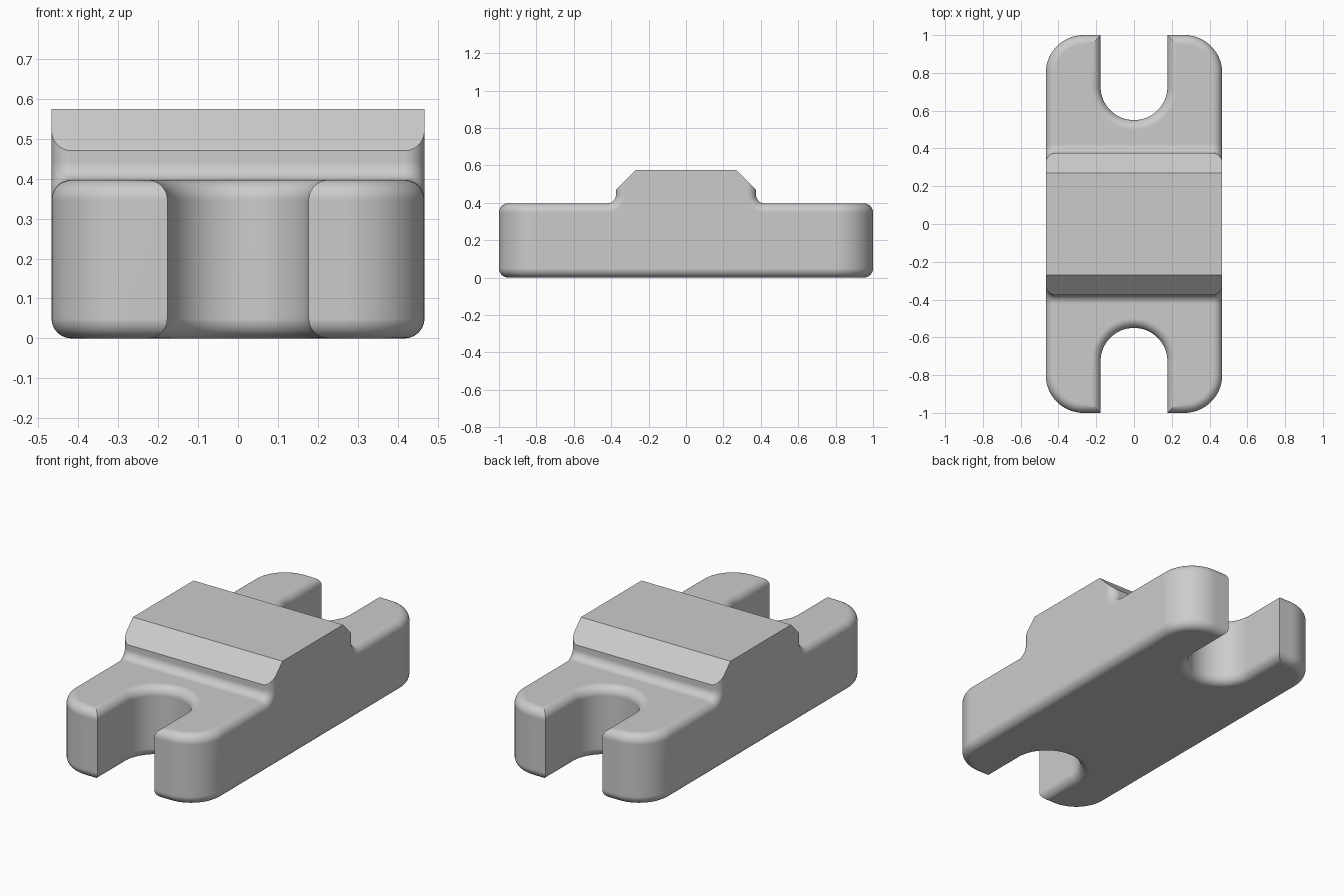
import bpy
import bmesh
from math import sin, cos, pi, radians

if "Cube" in bpy.data.objects:
    bpy.data.objects.remove(bpy.data.objects["Cube"])

HALF_W, HALF_L, BASE_H, TOP = 0.467, 1.0, 0.397, 0.575
ROUND = 0.05                        # rounding along the outer edges
CORNER = 0.2                        # plan radius of the plate corners
SLOT_R, SLOT_Y = 0.177, 0.727       # slot half width and arc centre
BLOCK_Y, TOP_Y, COVE = 0.375, 0.27, 0.045
STEPS = 10

grey = bpy.data.materials.new("plain grey")
grey.use_nodes = True
colour = (0.6, 0.6, 0.6, 1)
grey.diffuse_color = colour
grey.node_tree.nodes["Principled BSDF"].inputs["Base Color"].default_value = colour


def arc(cx, cy, r, start, end, n):
    """Points on an arc, angles in degrees."""
    angles = [radians(start + (end - start) * i / n) for i in range(n + 1)]
    return [(cx + r * cos(a), cy + r * sin(a)) for a in angles]


def loft(name, rings):
    """Skin closed rings of equal length and cap both ends."""
    bm = bmesh.new()
    loops = [[bm.verts.new(p) for p in ring] for ring in rings]
    for a, b in zip(loops, loops[1:]):
        for i in range(len(a)):
            j = (i + 1) % len(a)
            bm.faces.new((a[i], a[j], b[j], b[i]))
    bm.faces.new(loops[0][::-1])
    bm.faces.new(loops[-1])
    bmesh.ops.remove_doubles(bm, verts=bm.verts, dist=1e-5)
    bmesh.ops.recalc_face_normals(bm, faces=bm.faces)
    mesh = bpy.data.meshes.new(name)
    bm.to_mesh(mesh)
    bm.free()
    mesh.materials.append(grey)
    obj = bpy.data.objects.new(name, mesh)
    bpy.context.collection.objects.link(obj)
    bpy.ops.object.select_all(action="DESELECT")
    obj.select_set(True)
    bpy.context.view_layer.objects.active = obj
    bpy.ops.object.shade_smooth_by_angle(angle=radians(30))
    weighted = obj.modifiers.new("flat face normals", "WEIGHTED_NORMAL")
    weighted.keep_sharp = True
    return obj


def plate_outline(d):
    """Plan of the slotted plate, inset by d."""
    quarter = arc(HALF_W - CORNER, HALF_L - CORNER, CORNER - d, 0, 90, 16)
    quarter.append((SLOT_R + d, HALF_L - d))
    quarter += arc(0, SLOT_Y, SLOT_R + d, 0, -90, 16)
    end = quarter + [(-x, y) for x, y in quarter[-2::-1]]
    return end + [(-x, -y) for x, y in end]


def block_profile(d):
    """Side profile of the raised block with its coves, inset by d."""
    foot = BLOCK_Y + COVE
    half = [(foot, BASE_H - ROUND)]
    half += arc(foot, BASE_H + COVE, COVE + d, -90, -180, STEPS)
    half += [(BLOCK_Y - d, TOP - (BLOCK_Y - TOP_Y) + d), (TOP_Y, TOP)]
    return half + [(-y, z) for y, z in half[::-1]]


# Quarter-round section: (inset, distance past the start of the rounding)
turns = [pi / 2 * i / STEPS for i in range(STEPS + 1)]
section = [(ROUND * (1 - cos(t)), ROUND * sin(t)) for t in turns]

# Slotted base plate, rounded along its bottom and top edges
levels = [(d, ROUND - s) for d, s in section[::-1]]
levels += [(d, BASE_H - ROUND + s) for d, s in section]
loft("slotted_base", [[(x, y, z) for x, y in plate_outline(d)] for d, z in levels])

# Raised block, flush with the plate sides and coved into its top
slices = [(d, -(HALF_W - ROUND + s)) for d, s in section[::-1]]
slices += [(d, HALF_W - ROUND + s) for d, s in section]
loft("raised_block", [[(x, y, z) for y, z in block_profile(d)] for d, x in slices])
